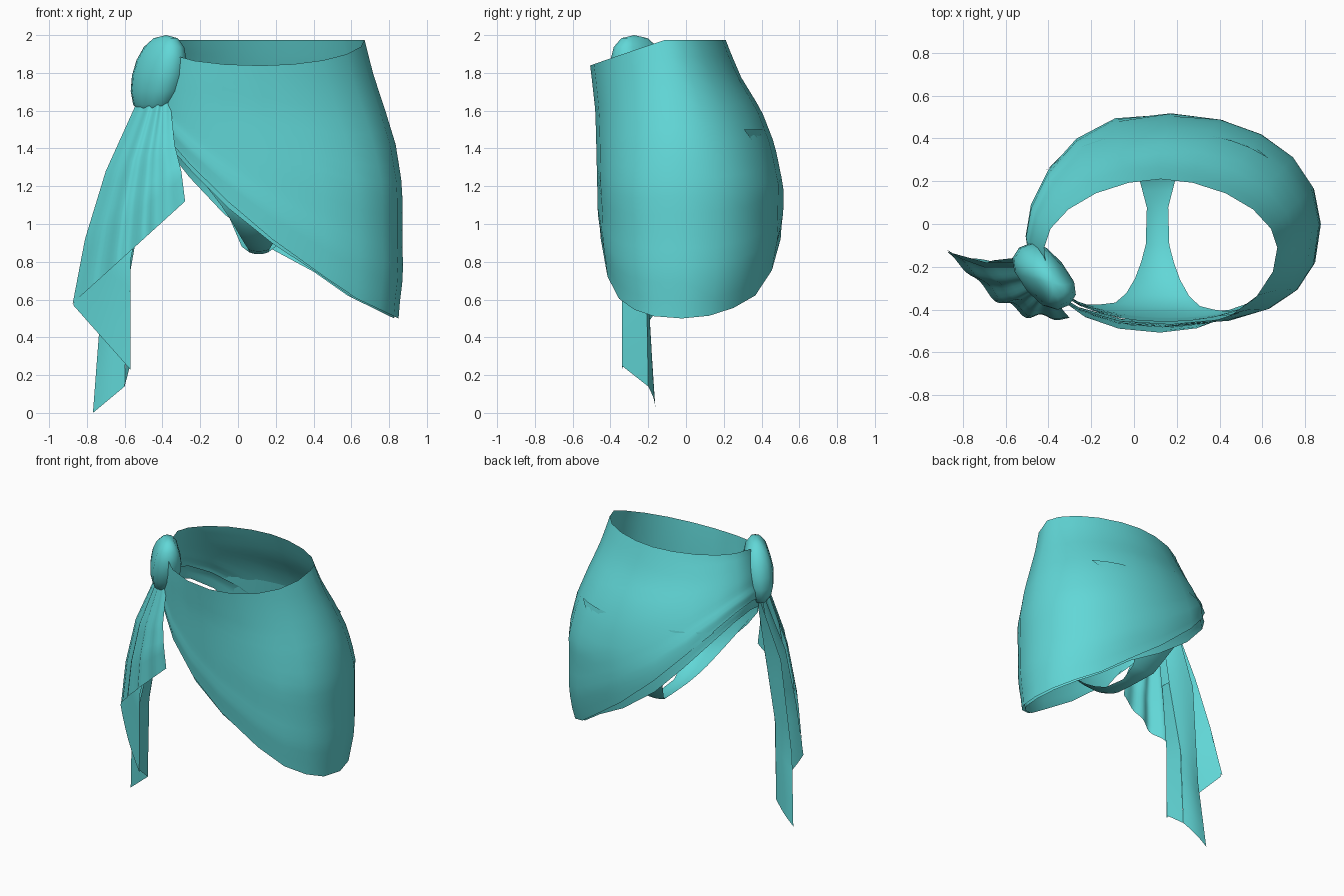
import bpy, bmesh, math
from mathutils import Vector

cube = bpy.data.objects.get("Cube")
if cube:
    bpy.data.objects.remove(cube)

teal = bpy.data.materials.new("teal_cloth")
teal.use_nodes = True
COLOR = (0.12, 0.68, 0.68, 1)
teal.diffuse_color = COLOR
teal.node_tree.nodes["Principled BSDF"].inputs["Base Color"].default_value = COLOR


def finish(name, bm, angle=50):
    mesh = bpy.data.meshes.new(name)
    bm.to_mesh(mesh)
    bm.free()
    obj = bpy.data.objects.new(name, mesh)
    bpy.context.collection.objects.link(obj)
    mesh.materials.append(teal)
    bpy.ops.object.select_all(action='DESELECT')
    obj.select_set(True)
    bpy.context.view_layer.objects.active = obj
    bpy.ops.object.shade_smooth_by_angle(angle=math.radians(angle))
    return obj


def sheet(name, point, rows, cols, closed=False):
    """Cloth grid from point(u, v), with u across and v downwards."""
    bm = bmesh.new()
    n = cols if closed else cols + 1
    grid = [[bm.verts.new(point(i / cols, j / rows)) for i in range(n)]
            for j in range(rows + 1)]
    for j in range(rows):
        for i in range(cols):
            k = (i + 1) % n
            bm.faces.new((grid[j][i], grid[j + 1][i], grid[j + 1][k], grid[j][k]))
    return finish(name, bm)


def lookup(table, t):
    """Piecewise linear table: rows start with the key, in rising order."""
    t = min(max(t, table[0][0]), table[-1][0])
    for a, b in zip(table, table[1:]):
        if t <= b[0]:
            f = (t - a[0]) / (b[0] - a[0])
            return [p + (q - p) * f for p, q in zip(a[1:], b[1:])]


def power(value, p):
    return math.copysign(abs(value) ** p, value)


# Body profile: height, left x, right x, front y, back y, middle y
BODY = [(0.5, -0.48, 0.85, -0.40, 0.40, -0.02),
        (0.65, -0.49, 0.86, -0.425, 0.46, 0.0),
        (0.9, -0.51, 0.87, -0.45, 0.50, 0.0),
        (1.2, -0.53, 0.87, -0.47, 0.515, 0.0),
        (1.42, -0.53, 0.835, -0.475, 0.47, -0.02),
        (1.6, -0.515, 0.78, -0.48, 0.40, -0.05),
        (1.78, -0.48, 0.72, -0.50, 0.29, -0.08),
        (1.97, -0.42, 0.67, -0.525, 0.21, -0.11)]
# Hem height against x
HEM = [(-0.53, 1.66), (-0.32, 1.40), (-0.05, 1.12), (0.2, 0.90),
       (0.6, 0.62), (0.87, 0.50)]


def ring(angle, z, scale=1.0):
    x0, x1, front, back, mid = lookup(BODY, z)
    c, s = math.cos(angle), math.sin(angle)
    reach = (back - mid) if s > 0 else (mid - front)
    # Squarer at the hips, with a pointed side seam at the waist
    hip, waist = 0.94, 1.1
    if s < 0:
        hip, waist = (0.78, 1.08) if c > 0 else (0.94, 0.94)
    elif c < 0:
        hip = 0.85
    p = hip + (waist - hip) * min(1, max(0, (z - 1.2) / 0.75))
    c, s = power(c, p), power(s, p)
    return Vector(((x0 + x1) / 2 + scale * c * (x1 - x0) / 2,
                   mid + scale * s * reach, z))


def wrap(angle, v, scale=1.0, drop=0.0):
    top = ring(angle, 1.95)
    top_z = 1.975 + 0.33 * min(0, top.y + 0.11)
    x = ring(angle, 1.0).x
    low_z = lookup(HEM, x)[0] - drop * min(1, max(0, (0.45 - x) * 2))
    z = top_z + (low_z - top_z) * v
    ridge = 0.015 * math.exp(-((v - 0.84) / 0.07) ** 2)
    return ring(angle, z, scale + ridge)


def inner_fold(u, v):
    drop = 0.07 + 0.03 * math.sin(u * math.tau)
    return wrap(u * math.tau, 0.75 + 0.25 * v, 0.965, drop)


# Wrapped skirt and the folded layer inside its hem
sheet("skirt_wrap", lambda u, v: wrap(u * math.tau, v), 16, 20, True)
sheet("inner_hem_fold", inner_fold, 4, 20, True)

# Brief underneath: front panel, narrow strap, back panel
# Path: position, y, z, half width, side lift
BRIEF = [(0, -0.47, 1.50, 0.52, 0.0), (0.2, -0.45, 1.22, 0.33, 0.05),
         (0.32, -0.39, 1.02, 0.17, 0.04), (0.42, -0.24, 0.90, 0.09, 0.02),
         (0.5, -0.10, 0.855, 0.055, 0.01), (0.6, 0.08, 0.84, 0.05, 0.01),
         (0.7, 0.24, 0.87, 0.09, 0.01), (0.8, 0.41, 1.03, 0.18, 0.06),
         (0.9, 0.49, 1.22, 0.31, 0.05), (1, 0.44, 1.50, 0.52, 0.0)]


def brief(u, v):
    y, z, half, lift = lookup(BRIEF, v)
    side = 2 * u - 1
    x = 0.11 + half * side
    z += lift * side * side
    x0, x1 = lookup(BODY, z)[:2]
    r = min(1, abs((x - (x0 + x1) / 2) / ((x1 - x0) / 2)))
    return Vector((x, y * 0.97 * math.sqrt(1 - r ** 2.3), z))


sheet("inner_brief", brief, 20, 12)


def drape(name, left, right, pleats, depth, bulge=0.0):
    """Hanging cloth between two edge paths, with pleats across it."""
    def path(points, t):
        return Vector(lookup([(i / (len(points) - 1), *p)
                              for i, p in enumerate(points)], t))

    def point(u, v):
        p = path(left, v).lerp(path(right, v), u)
        fall = math.sin(math.pi * u)
        wave = math.cos(u * math.tau * pleats) * fall * depth * (0.35 + 0.65 * v)
        p.y += wave - bulge * fall * (0.4 + 0.6 * v)
        return p
    return sheet(name, point, 12, max(6, pleats * 8))


# Scarf ends hanging from the knot
drape("front_scarf_fan",
      [(-0.51, -0.20, 1.70), (-0.70, -0.20, 1.28), (-0.81, -0.16, 0.92), (-0.875, -0.12, 0.58)],
      [(-0.36, -0.32, 1.66), (-0.335, -0.40, 1.42), (-0.30, -0.44, 1.28), (-0.28, -0.44, 1.12)],
      4, 0.02, 0.11)
drape("folded_scarf_end",
      [(-0.50, -0.18, 1.66), (-0.69, -0.18, 1.28), (-0.80, -0.15, 0.92), (-0.872, -0.13, 0.57)],
      [(-0.42, -0.27, 1.62), (-0.50, -0.30, 1.15), (-0.57, -0.34, 0.80), (-0.57, -0.34, 0.23)],
      1, 0.0, 0.02)
drape("back_scarf_end",
      [(-0.48, -0.15, 1.66), (-0.66, -0.17, 1.20), (-0.73, -0.20, 0.50), (-0.768, -0.16, 0.0)],
      [(-0.42, -0.22, 1.62), (-0.50, -0.22, 1.15), (-0.585, -0.21, 0.70), (-0.60, -0.20, 0.14)],
      1, 0.0, -0.01)
# Turned edge joining the two lower layers
drape("scarf_side_fold",
      [(-0.49, -0.29, 1.20), (-0.57, -0.34, 0.75), (-0.572, -0.34, 0.25)],
      [(-0.49, -0.22, 1.20), (-0.58, -0.21, 0.75), (-0.60, -0.20, 0.14)], 1, 0.0)

# Knot: a flattened, leaning loop of cloth with a boxy outline
bm = bmesh.new()
bmesh.ops.create_uvsphere(bm, u_segments=12, v_segments=8, radius=1)
long_axis = Vector((0.64, -0.77, 0)).normalized()
thin_axis = Vector((0.77, 0.64, 0)).normalized()
for vert in bm.verts:
    a, b, h = vert.co
    dent = 1 - 0.2 * math.exp(-(a / 0.3) ** 2) * max(0, h)
    vert.co = (Vector((-0.42 + 0.04 * h, -0.245 - 0.03 * h, 1.785 + 0.215 * h))
               + long_axis * power(a, 0.8) * 0.17
               + thin_axis * power(b, 0.85) * 0.105 * dent)
finish("scarf_knot", bm)
